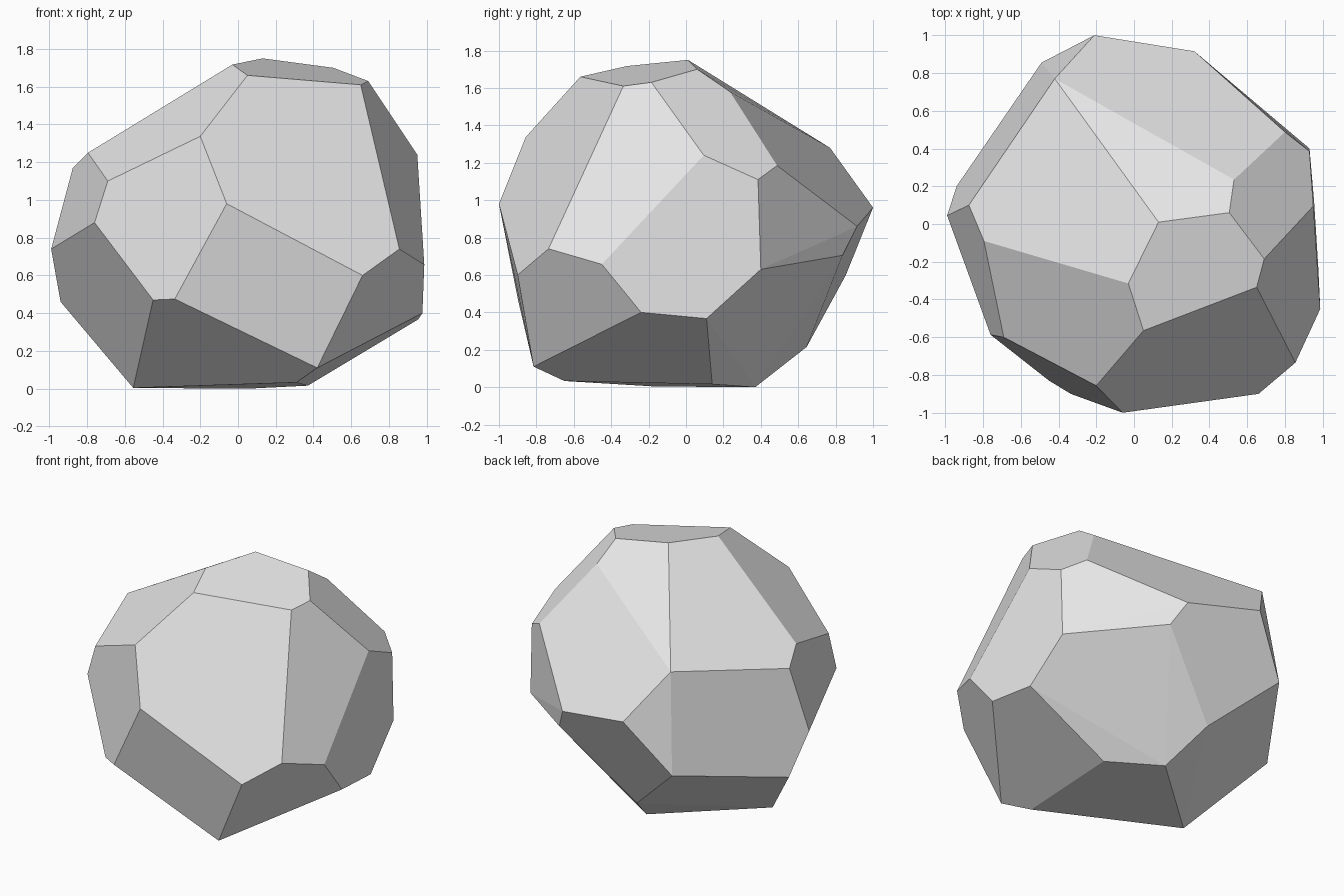
import bpy, bmesh, math

# Corner points of the faceted boulder, grouped by ring from top to base
crown = [(-.03, -.315, 1.717), (.13, .01, 1.75), (.505, .06, 1.70),
         (.69, -.185, 1.63), (.65, -.335, 1.61), (.05, -.565, 1.66)]
shoulder = [(-.20, -.857, 1.337), (-.69, -.60, 1.10), (-.795, -.09, 1.25),
            (-.875, .10, 1.17), (-.42, .77, 1.28), (.53, .235, 1.58),
            (.80, .487, 1.185), (.93, .385, 1.11), (.95, .095, 1.24)]
belly = [(-.06, -1, .98), (-.76, -.587, .88), (-.99, .045, .74),
         (-.21, 1, .96), (.32, .915, .86), (.40, .837, .705),
         (.93, .40, .63), (.987, -.45, .657), (.855, -.735, .74),
         (.66, -.90, .60)]
skirt = [(-.45, -.83, .47), (-.335, -.90, .475), (-.94, .20, .46),
         (-.49, .855, .60), (.955, .11, .367), (.977, -.24, .40)]
base = [(.42, -.815, .11), (.31, -.65, .033), (-.555, -.17, .004),
        (.05, .37, 0), (.37, .14, .016), (-.07, .645, .215)]

# Wrap the rings in a convex skin and merge near-flat triangles into facets
bm = bmesh.new()
for p in crown + shoulder + belly + skirt + base:
    bm.verts.new(p)
hull = bmesh.ops.convex_hull(bm, input=bm.verts)
bmesh.ops.delete(bm, geom=[v for v in bm.verts if not v.link_faces], context='VERTS')
bmesh.ops.dissolve_limit(bm, angle_limit=math.radians(3), verts=bm.verts,
                         edges=bm.edges)
bmesh.ops.recalc_face_normals(bm, faces=bm.faces)

mesh = bpy.data.meshes.new("boulder")
bm.to_mesh(mesh)
bm.free()

# Single stone grey
stone = bpy.data.materials.new("stone_grey")
stone.diffuse_color = (0.8, 0.8, 0.8, 1)
mesh.materials.append(stone)
boulder = bpy.data.objects.new("boulder", mesh)
bpy.context.collection.objects.link(boulder)
